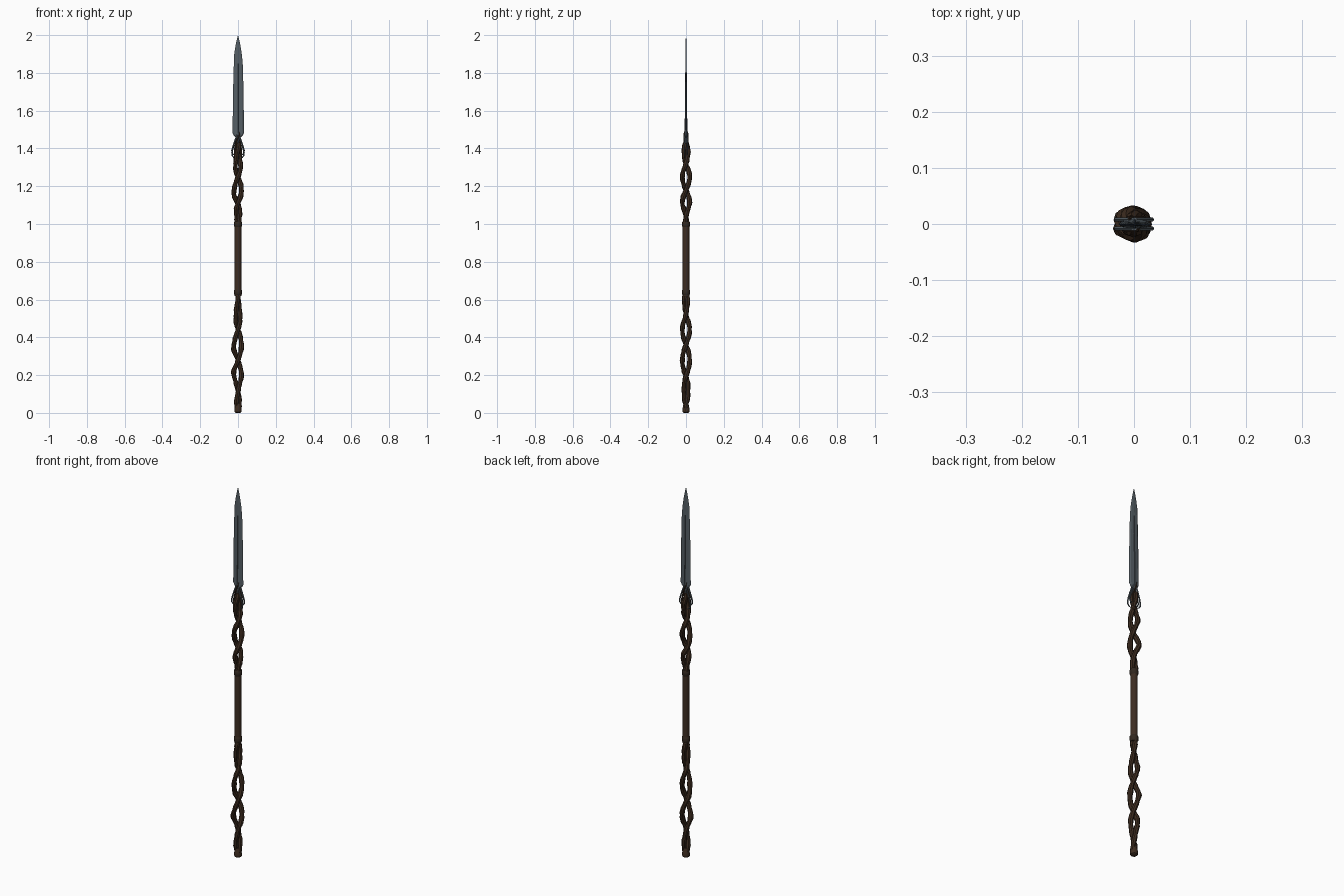
import bpy, bmesh, math
from mathutils import Vector

if "Cube" in bpy.data.objects:
    bpy.data.objects.remove(bpy.data.objects["Cube"])


def material(name, rgb):
    m = bpy.data.materials.new(name)
    m.diffuse_color = (*rgb, 1)
    m.use_nodes = True
    m.node_tree.nodes["Principled BSDF"].inputs["Base Color"].default_value = m.diffuse_color
    return m


BARK = material("brown bark", (0.046, 0.025, 0.014))
GRIP = material("brown grip", (0.047, 0.026, 0.016))
BAND = material("dark band", (0.032, 0.021, 0.014))
STEEL = material("blue grey steel", (0.090, 0.112, 0.128))
GROOVE = material("dark steel", (0.055, 0.068, 0.078))


def loft(name, rings, mat, smooth=True):
    """Skin a list of equal-length rings and cap both ends."""
    bm = bmesh.new()
    vs = [[bm.verts.new(p) for p in r] for r in rings]
    n = len(rings[0])
    for a, b in zip(vs, vs[1:]):
        for i in range(n):
            j = (i + 1) % n
            bm.faces.new((a[i], a[j], b[j], b[i]))
    bm.faces.new(vs[0][::-1])
    bm.faces.new(vs[-1])
    bmesh.ops.recalc_face_normals(bm, faces=bm.faces)
    me = bpy.data.meshes.new(name)
    bm.to_mesh(me)
    bm.free()
    ob = bpy.data.objects.new(name, me)
    bpy.context.collection.objects.link(ob)
    me.materials.append(mat)
    if smooth:
        bpy.context.view_layer.objects.active = ob
        ob.select_set(True)
        bpy.ops.object.shade_smooth_by_angle(angle=math.radians(40))
        ob.select_set(False)
    return ob


def tube(name, pts, radii, mat, sides=8):
    pts = [Vector(p) for p in pts]
    rings = []
    for i, p in enumerate(pts):
        t = (pts[min(i + 1, len(pts) - 1)] - pts[max(i - 1, 0)]).normalized()
        u = Vector((0, 1, 0)).cross(t).normalized()
        v = t.cross(u)
        rings.append([p + radii[i] * (u * math.cos(a) + v * math.sin(a))
                      for a in (2 * math.pi * k / sides for k in range(sides))])
    return loft(name, rings, mat)


def lathe(name, prof, mat, sides=12):
    return loft(name, [[(r * math.cos(2 * math.pi * k / sides),
                         r * math.sin(2 * math.pi * k / sides), z)
                        for k in range(sides)] for z, r in prof], mat)


def bump(z, c, w):
    return math.exp(-((z - c) / w) ** 2)


# Twisted root strands, two per section, with knots bulging toward -x
def twist(name, z0, z1, phase_z, half, amp, thick, knots, narrow):
    for s in (0, 1):
        pts, rad = [], []
        n = 64
        for i in range(n + 1):
            t = i / n
            z = z0 + (z1 - z0) * t
            a = math.pi * ((z - phase_z) / half + s)
            env = 0.006 + (amp - 0.006) * min(1, math.sin(math.pi * t) * 1.3)
            env *= 1 - sum(0.3 * bump(z, k, 0.04) for k in narrow)
            x, y = env * math.cos(a), env * 1.06 * math.sin(a)
            if x < 0:
                x -= sum(0.006 * bump(z, k, 0.028) for k in knots)
            pts.append((x, y, z))
            rad.append(thick + 0.0011 * math.sin(z * 95 + s * 2)
                       + 0.0007 * math.sin(z * 210 + s)
                       + 0.001 * sum(bump(z, k, 0.025) for k in knots))
        tube(f"{name}_strand_{s + 1}", pts, rad, BARK)


twist("lower", 0.015, 0.63, 0.36, 0.165, 0.0185, 0.0122, (0.34, 0.22), (0.53, 0.13))
twist("upper", 0.99, 1.43, 1.18, 0.14, 0.0185, 0.0125, (1.15,), (1.04, 1.33))

# Grip, collars and butt knob
lathe("grip", [(0.62, 0.0178), (0.75, 0.0178), (0.88, 0.0178), (1.0, 0.0178)], GRIP)
for nm, z in (("lower_collar", 0.622), ("upper_collar", 0.982)):
    lathe(nm, [(z, 0.017), (z + 0.006, 0.0208), (z + 0.026, 0.0208), (z + 0.032, 0.017)], BAND)
lathe("butt_knob", [(0, 0.012), (0.005, 0.0185), (0.02, 0.0195), (0.033, 0.016), (0.05, 0.013)], BARK)

# Blade: bevelled section with a sunken central groove
rows = [(1.40, 0.004, 0.006, 0), (1.43, 0.005, 0.008, 0), (1.455, 0.010, 0.009, 0),
        (1.468, 0.024, 0.0085, 0), (1.480, 0.030, 0.008, 0.1), (1.50, 0.030, 0.0075, 1),
        (1.60, 0.029, 0.006, 1), (1.75, 0.0265, 0.0045, 1), (1.85, 0.0235, 0.0035, 0.3),
        (1.90, 0.020, 0.003, 0), (1.95, 0.012, 0.002, 0), (1.98, 0.0055, 0.0014, 0),
        (2.0, 0.0004, 0.0004, 0)]
rings = []
for z, w, t, g in rows:
    half = [(w, 0), (0.7 * w, 0.75 * t), (0.055 * w, t), (0, t * (1 - 0.4 * g)),
            (-0.055 * w, t), (-0.7 * w, 0.75 * t)]
    off = 0.0015 if 1.46 < z < 1.9 else 0
    rings.append([(x + off, y, z) for x, y in half] + [(off - x, -y, z) for x, y in half])
blade = loft("blade", rings, STEEL, smooth=False)
blade.data.materials.append(GROOVE)
for f in blade.data.polygons:
    c = f.center
    if 1.49 < c.z < 1.86 and abs(c.x - 0.0015) < 0.0018:
        f.material_index = 1

# Hooked metal claws gripping the shaft, front and back on both sides
claw = [(0.002, 1.475), (0.010, 1.455), (0.019, 1.43), (0.027, 1.405),
        (0.032, 1.385), (0.031, 1.37), (0.024, 1.36), (0.014, 1.358)]
crad = [0.004, 0.0042, 0.004, 0.004, 0.004, 0.0038, 0.003, 0.0012]
for sx in (-1, 1):
    for sy in (-1, 1):
        dz = 0.008 * (sx * sy)
        tube(f"claw_{'left' if sx < 0 else 'right'}_{'front' if sy < 0 else 'back'}",
             [(sx * x, sy * 0.008, z + dz * i / 7) for i, (x, z) in enumerate(claw)],
             crad, STEEL, 6)

# Thin root tendrils climbing onto the blade base
for s in (-1, 1):
    tube(f"tendril_{'left' if s < 0 else 'right'}",
         [(s * 0.010, s * 0.012, 1.33), (s * 0.016, s * 0.011, 1.37), (s * 0.015, s * 0.010, 1.41),
          (s * 0.007, s * 0.011, 1.44), (-s * 0.006, s * 0.011, 1.47), (-s * 0.010, s * 0.009, 1.49)],
         [0.008, 0.006, 0.0045, 0.004, 0.0035, 0.0015], BARK, 6)
